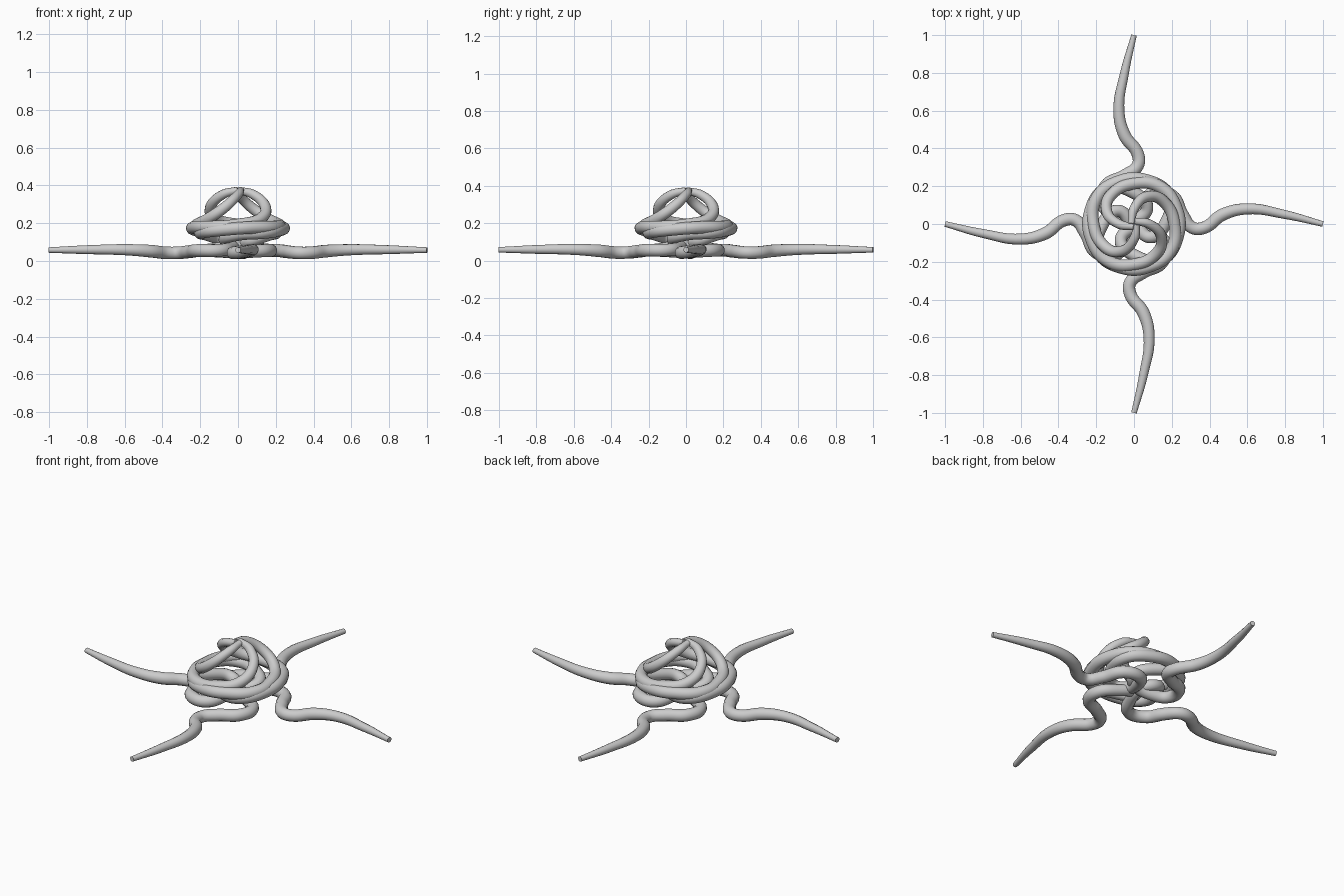
import bpy, math

if "Cube" in bpy.data.objects:
    bpy.data.objects.remove(bpy.data.objects["Cube"])

# One strand: crown centre -> dome -> ring -> inward curl -> foot -> leg tip (x, y, z, radius)
PATH = [
    (0.00, 0.015, 0.375, .018), (0.08, 0.00, 0.352, .025), (0.145, -0.07, 0.285, .029),
    (0.12, -0.155, 0.225, .031), (0.00, -0.215, 0.192, .033), (-0.14, -0.195, 0.180, .034),
    (-0.225, -0.08, 0.178, .034), (-0.232, 0.06, 0.168, .034), (-0.14, 0.19, 0.152, .034),
    (0.00, 0.165, 0.140, .033), (0.07, 0.09, 0.115, .033), (0.02, 0.03, 0.095, .033),
    (-0.08, 0.04, 0.070, .033), (-0.165, 0.10, 0.057, .034), (-0.15, 0.20, 0.056, .035),
    (-0.05, 0.255, 0.050, .035), (0.02, 0.31, 0.044, .034), (0.02, 0.37, 0.043, .034),
    (-0.05, 0.47, 0.053, .034), (-0.08, 0.60, 0.060, .030), (-0.05, 0.80, 0.060, .024),
    (0.00, 1.00, 0.058, .015),
]


def strand(name, angle):
    curve = bpy.data.curves.new(name, 'CURVE')
    curve.dimensions = '3D'
    curve.bevel_depth = 1.0
    curve.bevel_resolution = 4
    curve.resolution_u = 8
    curve.use_fill_caps = True
    spline = curve.splines.new('BEZIER')
    spline.bezier_points.add(len(PATH) - 1)
    c, s = math.cos(angle), math.sin(angle)
    for p, (x, y, z, r) in zip(spline.bezier_points, PATH):
        p.co = (x * c - y * s, x * s + y * c, z)
        p.radius = r
        p.handle_left_type = p.handle_right_type = 'AUTO'
    obj = bpy.data.objects.new(name, curve)
    bpy.context.collection.objects.link(obj)
    # Turn the swept tube into a smooth mesh with crisp end caps
    bpy.ops.object.select_all(action='DESELECT')
    obj.select_set(True)
    bpy.context.view_layer.objects.active = obj
    bpy.ops.object.convert(target='MESH')
    bpy.ops.object.shade_smooth_by_angle(angle=math.radians(50))


# Four identical strands woven around the vertical axis
for i, side in enumerate(("back", "left", "front", "right")):
    strand(side + "_strand", i * math.pi / 2)
